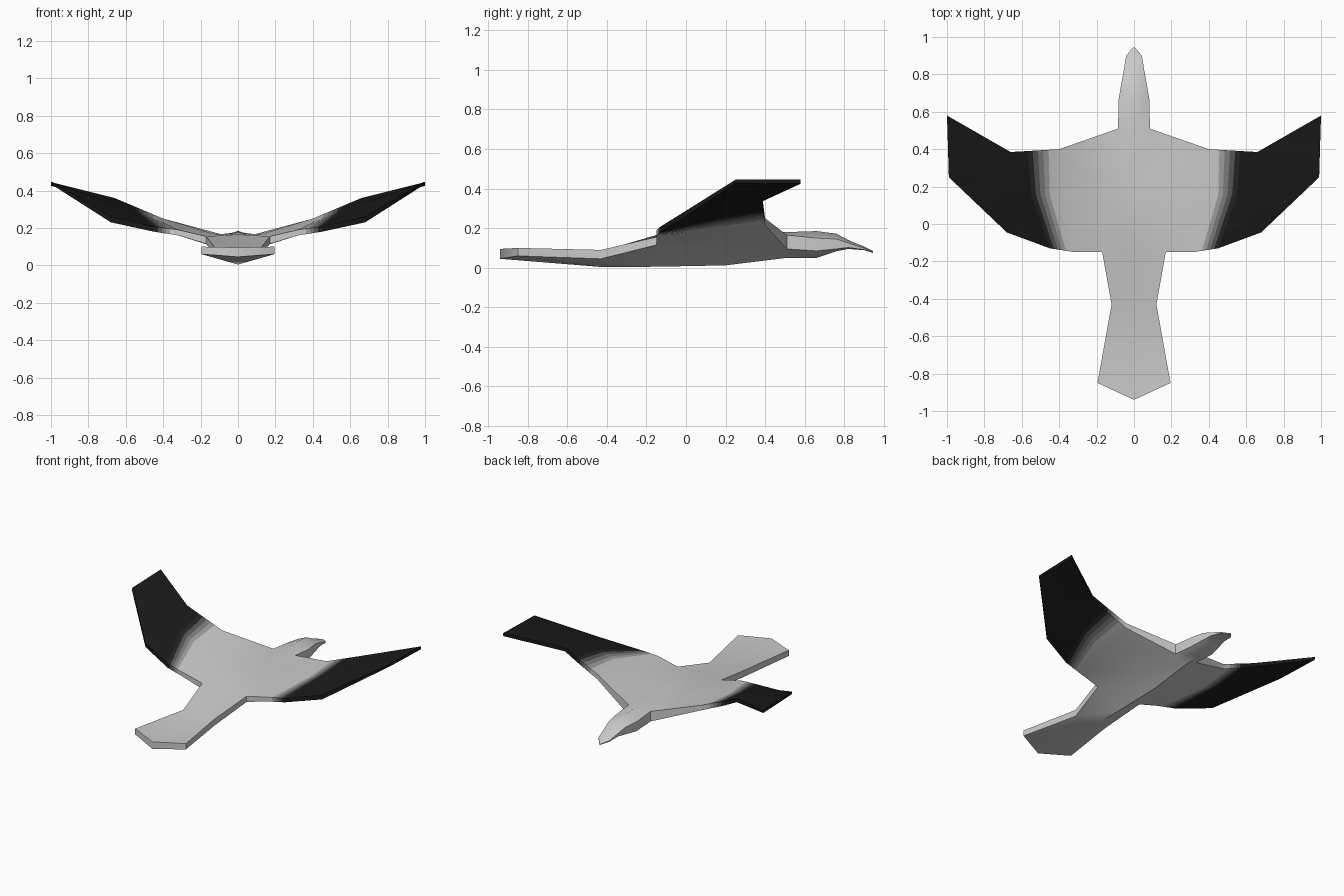
import bpy, bmesh
from math import radians
from mathutils import Vector

if "Cube" in bpy.data.objects:
    bpy.data.objects.remove(bpy.data.objects["Cube"])

# Body half-sections: y centre, y side, half width, z top, z side upper, z side lower, z bottom
SECTIONS = [
    (-.94, -.85, .195, .095, .10, .06, .045),   # tail end
    (-.43, -.43, .12, .083, .09, .045, .004),   # tail root
    (-.15, -.15, .17, .165, .155, .115, .005),  # wing trailing edge
    (.20, .20, .13, .170, .168, .10, .012),
    (.51, .51, .085, .180, .165, .095, .05),    # wing leading edge
    (.66, .66, .083, .185, .150, .085, .05),
    (.76, .76, .066, .172, .145, .095, .083),   # head
    (.82, .82, .055, .140, .125, .102, .095),
    (.90, .90, .042, .107, .100, .091, .089),
    (.945, .945, .004, .085, .083, .077, .075), # beak tip
]
# Wing stations: trailing, middle and leading points as (x, y, z top, z bottom)
WING = [
    [(.32, -.15, .190, .16), (.40, .15, .232, .185), (.40, .40, .250, .215)],
    [(.45, -.13, .207, .18), (.55, .16, .290, .25), (.57, .39, .322, .29)],
    [(.68, -.045, .260, .23), (.67, .17, .330, .295), (.66, .385, .360, .335)],
    [(.99, .25, .445, .428), (.995, .42, .445, .426), (1.0, .58, .445, .425)],
]
BANDS = 6

bm = bmesh.new()


def ring(points, side):
    return [bm.verts.new((side * x, y, z)) for x, y, z in points]


def wing_ring(station, side):
    top = [(x, y, zt) for x, y, zt, zb in station]
    low = [(x, y, zb) for x, y, zt, zb in reversed(station)]
    return ring(top + low, side)


def bridge(a, b, mat=0, closed=True, skip=()):
    n = len(a)
    for i in range(n if closed else n - 1):
        if i not in skip:
            j = (i + 1) % n
            bm.faces.new((a[i], a[j], b[j], b[i])).material_index = mat


for side in (1, -1):
    # Body, neck, head and tail; side openings are left where the wing joins
    rings = [ring([(0, yc, zt), (w, ys, zu), (w, ys, zl), (0, yc, zb)], side)
             for yc, ys, w, zt, zu, zl, zb in SECTIONS]
    for k in range(len(rings) - 1):
        bridge(rings[k], rings[k + 1], closed=False, skip=(1,) if k in (2, 3) else ())
    bm.faces.new(rings[0])
    bm.faces.new(rings[-1])

    # Wing, with colour bands between its first two stations
    root = [rings[k][1] for k in (2, 3, 4)] + [rings[k][2] for k in (4, 3, 2)]
    prev = wing_ring(WING[0], side)
    bridge(root, prev)
    for b in range(1, BANDS + 1):
        mix = [tuple(Vector(p).lerp(Vector(q), b / BANDS))
               for p, q in zip(WING[0], WING[1])]
        cur = wing_ring(mix, side)
        bridge(prev, cur, b)
        prev = cur
    for station in WING[2:]:
        cur = wing_ring(station, side)
        bridge(prev, cur, BANDS + 1)
        prev = cur
    bridge(prev[:3], prev[:2:-1], BANDS + 1, closed=False)

bmesh.ops.remove_doubles(bm, verts=bm.verts, dist=.0005)
bmesh.ops.recalc_face_normals(bm, faces=bm.faces)
mesh = bpy.data.meshes.new("bird_body_and_wings")
bm.to_mesh(mesh)
bm.free()

# Grey plumage fading to black wing tips
for b in range(BANDS + 2):
    t = max(0, (b - .5) / BANDS)
    g = max(.01, .8 * max(0, 1 - t) ** 1.5)
    mat = bpy.data.materials.new("plumage_%d" % b)
    mat.diffuse_color = (g, g, g, 1)
    mat.use_nodes = True
    mat.node_tree.nodes["Principled BSDF"].inputs["Base Color"].default_value = mat.diffuse_color
    mesh.materials.append(mat)

bird = bpy.data.objects.new("bird_body_and_wings", mesh)
bpy.context.collection.objects.link(bird)
bpy.context.view_layer.objects.active = bird
bird.select_set(True)
bpy.ops.object.shade_smooth_by_angle(angle=radians(50))
